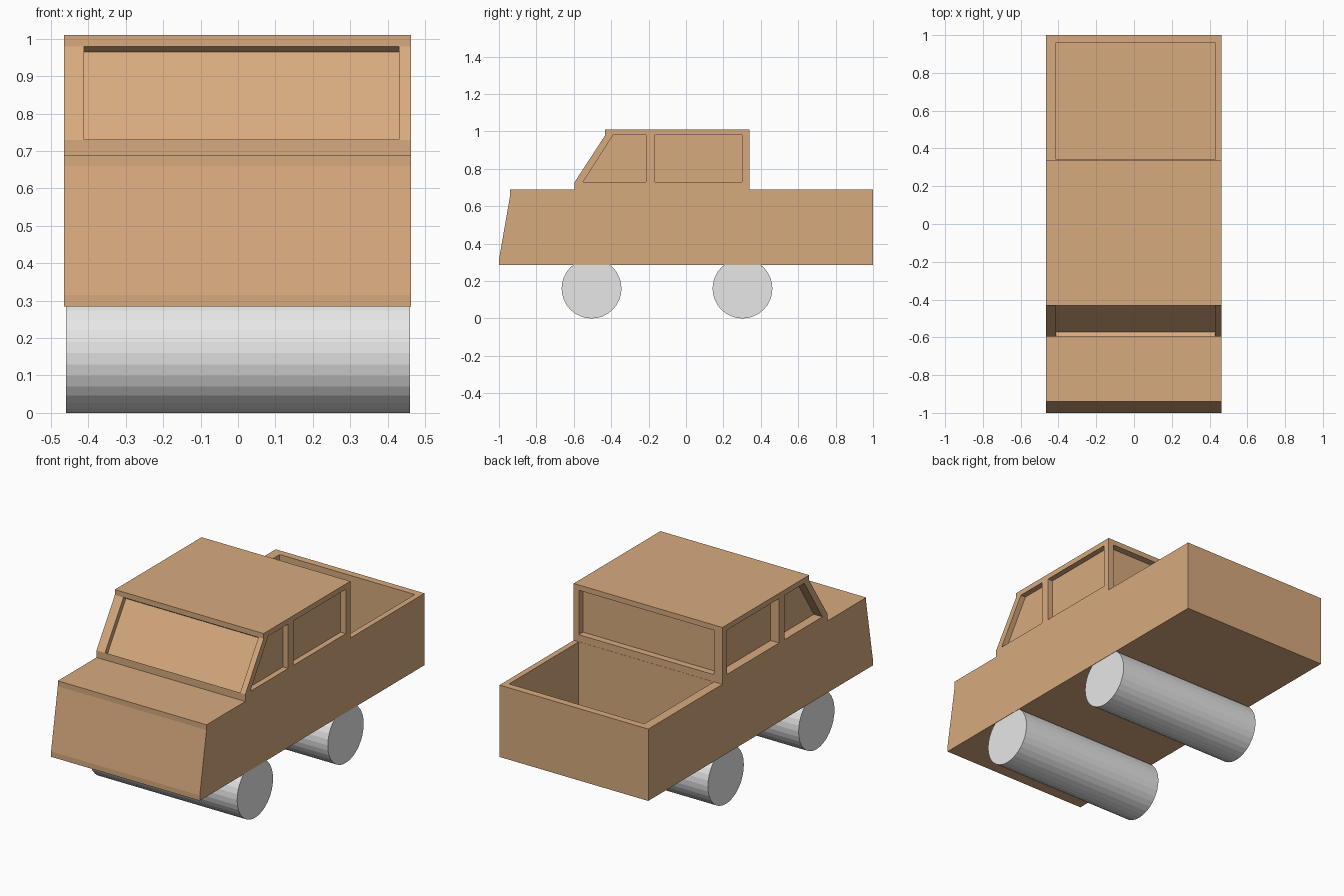
import bpy, bmesh, math
from mathutils import Matrix

if "Cube" in bpy.data.objects:
    bpy.data.objects.remove(bpy.data.objects["Cube"])


def material(name, rgb):
    m = bpy.data.materials.new(name)
    m.diffuse_color = (*rgb, 1)
    m.use_nodes = True
    m.node_tree.nodes["Principled BSDF"].inputs["Base Color"].default_value = m.diffuse_color
    return m


tan = material("tan paint", (0.68, 0.40, 0.21))
grey = material("light grey", (0.8, 0.8, 0.8))


def prism(bm, profile, x0, x1):
    """Extrude a (y, z) profile along x."""
    f = bm.faces.new([bm.verts.new((x0, y, z)) for y, z in profile])
    ext = bmesh.ops.extrude_face_region(bm, geom=[f])["geom"]
    bmesh.ops.translate(bm, vec=(x1 - x0, 0, 0),
                        verts=[v for v in ext if isinstance(v, bmesh.types.BMVert)])


def box_profile(y0, y1, z0, z1):
    return [(y0, z0), (y1, z0), (y1, z1), (y0, z1)]


def finish(bm, name, mat):
    bmesh.ops.recalc_face_normals(bm, faces=bm.faces[:])
    me = bpy.data.meshes.new(name)
    bm.to_mesh(me)
    bm.free()
    me.materials.append(mat)
    ob = bpy.data.objects.new(name, me)
    bpy.context.collection.objects.link(ob)
    return ob


# Outer shell and inner wall planes
XL, XR, IL, IR = -0.465, 0.462, -0.412, 0.43

# Body and cab as one side profile
bm = bmesh.new()
prism(bm, [(-1, 0.285), (1, 0.285), (1, 0.69), (0.34, 0.69), (0.34, 1.01),
           (-0.432, 1.01), (-0.432, 0.98), (-0.595, 0.73), (-0.595, 0.69),
           (-0.94, 0.69), (-0.94, 0.66), (-1, 0.315)], XL, XR)
body = finish(bm, "truck_body", tan)

# Cutter with all recesses
bm = bmesh.new()
prism(bm, box_profile(0.341, 0.96, 0.32, 0.71), IL, IR)      # cargo bed
prism(bm, box_profile(0.302, 0.40, 0.73, 0.98), IL, IR)      # rear window
ny, nz, d, out = 0.838, -0.546, 0.027, 0.06                  # windshield, cut square to its slope
lo, hi = (-0.595, 0.731), (-0.432, 0.98)
prism(bm, [(lo[0] - out * ny, lo[1] - out * nz), (lo[0] + d * ny, lo[1] + d * nz),
           (hi[0] + d * ny, hi[1] + d * nz), (hi[0] - out * ny, hi[1] - out * nz)], IL, IR)
side_windows = [[(-0.55, 0.73), (-0.213, 0.73), (-0.213, 0.98), (-0.39, 0.98)],
                box_profile(-0.165, 0.30, 0.73, 0.98)]
for profile in side_windows:
    prism(bm, profile, XL - 0.1, IL)
    prism(bm, profile, IR, XR + 0.1)
cutter = finish(bm, "recess_cutter", tan)
cutter.hide_render = True

mod = body.modifiers.new("recesses", "BOOLEAN")
mod.operation = "DIFFERENCE"
mod.solver = "EXACT"
mod.object = cutter
bpy.context.view_layer.objects.active = body
bpy.ops.object.modifier_apply(modifier=mod.name)
bpy.data.objects.remove(cutter)

# Full-width roller wheels
for name, y in (("front_roller", -0.505), ("rear_roller", 0.302)):
    bm = bmesh.new()
    bmesh.ops.create_cone(bm, cap_ends=True, segments=32, radius1=0.16, radius2=0.16, depth=0.92,
                          matrix=Matrix.Translation((0, y, 0.16)) @ Matrix.Rotation(math.pi / 2, 4, "Y"))
    finish(bm, name, grey)
